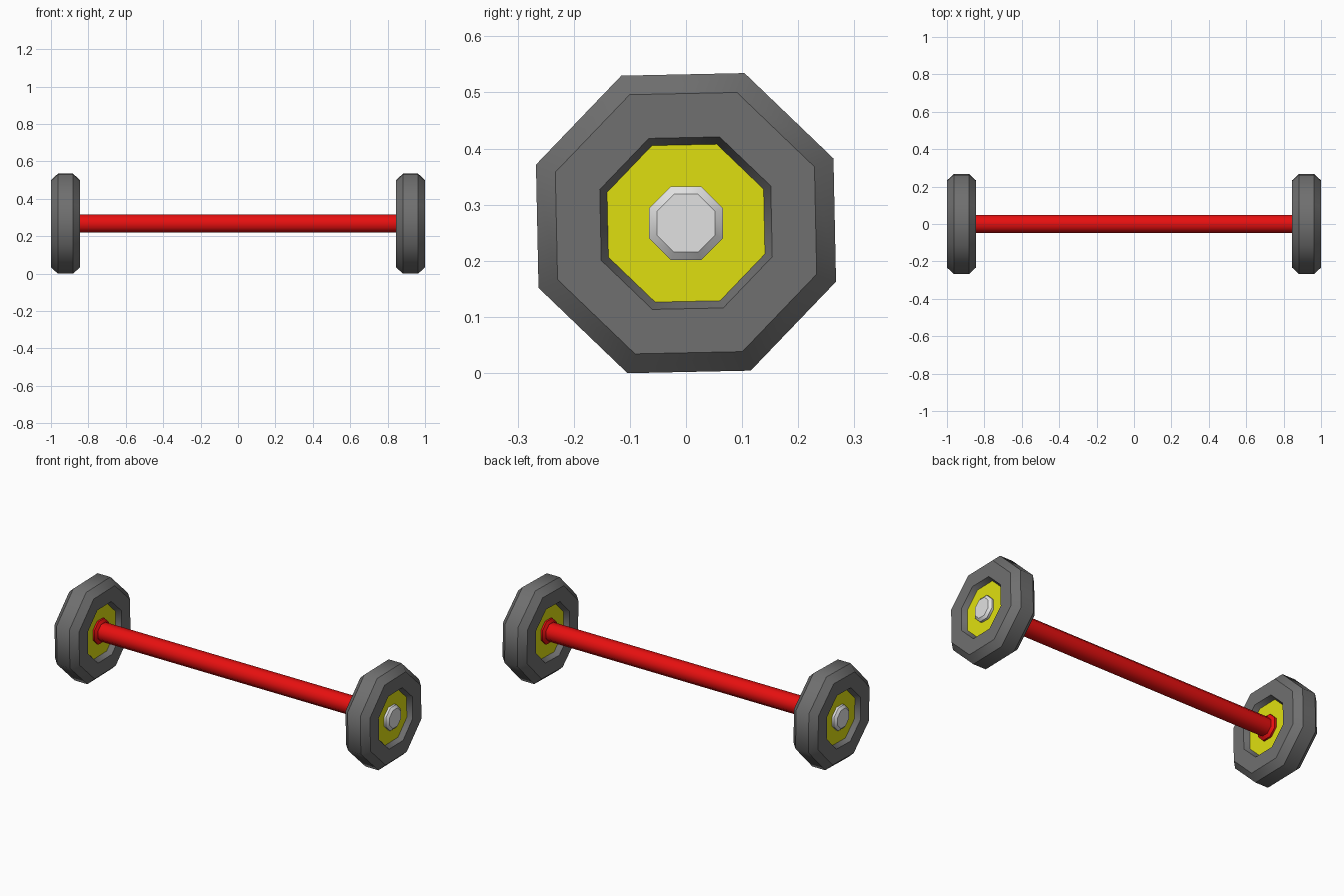
import bpy, bmesh
from math import cos, sin, pi, radians

SIDES = 8
CENTRE_Z = 0.267

cube = bpy.data.objects.get("Cube")
if cube:
    bpy.data.objects.remove(cube, do_unlink=True)


def material(name, rgb):
    mat = bpy.data.materials.new(name)
    mat.use_nodes = True
    colour = (*rgb, 1.0)
    mat.diffuse_color = colour
    mat.node_tree.nodes["Principled BSDF"].inputs["Base Color"].default_value = colour
    return mat


rubber = material("grey rubber", (0.16, 0.16, 0.16))
yellow = material("yellow hub", (0.74, 0.74, 0.005))
red = material("red axle", (0.8, 0.005, 0.005))
silver = material("silver cap", (0.75, 0.75, 0.75))


def turned(name, profile, mats, side=1, turn=0.0):
    """Solid turned about the x axis from (x, radius) points; ends take the last material."""
    bm = bmesh.new()
    rings = []
    for x, r in profile:
        angles = [2 * pi * (i + 0.5) / SIDES + radians(turn) for i in range(SIDES)]
        rings.append([bm.verts.new((side * x, r * cos(a), r * sin(a))) for a in angles])
    for a, b in zip(rings, rings[1:]):
        for i in range(SIDES):
            j = (i + 1) % SIDES
            bm.faces.new((a[i], a[j], b[j], b[i])).smooth = True
    for ring in (rings[0], rings[-1]):
        bm.faces.new(ring).material_index = len(mats) - 1
    # crisp edges round each ring, smooth shading between the sides
    for ring in rings:
        for i in range(SIDES):
            bm.edges.get((ring[i], ring[(i + 1) % SIDES])).smooth = False
    bmesh.ops.recalc_face_normals(bm, faces=bm.faces)
    mesh = bpy.data.meshes.new(name)
    bm.to_mesh(mesh)
    bm.free()
    for mat in mats:
        mesh.materials.append(mat)
    obj = bpy.data.objects.new(name, mesh)
    obj.location.z = CENTRE_Z
    bpy.context.collection.objects.link(obj)
    return obj


# Bar joining the wheels
turned("axle", [(-0.88, 0.052), (0.88, 0.052)], [red])

# Tyre with a recessed hub on both faces
wheel_profile = [(0.875, 0.151), (0.845, 0.165), (0.845, 0.25), (0.882, 0.287),
                 (0.963, 0.287), (1.0, 0.25), (1.0, 0.165), (0.972, 0.151)]
collar_profile = [(0.88, 0.071), (0.865, 0.071), (0.855, 0.056)]
cap_profile = [(0.965, 0.071), (0.985, 0.071), (0.997, 0.056)]

for label, side in (("left", 1), ("right", -1)):
    turned(label + "_wheel", wheel_profile, [rubber, yellow], side, 1.2)
    turned(label + "_axle_collar", collar_profile, [red], side)
    turned(label + "_hub_cap", cap_profile, [silver], side)
